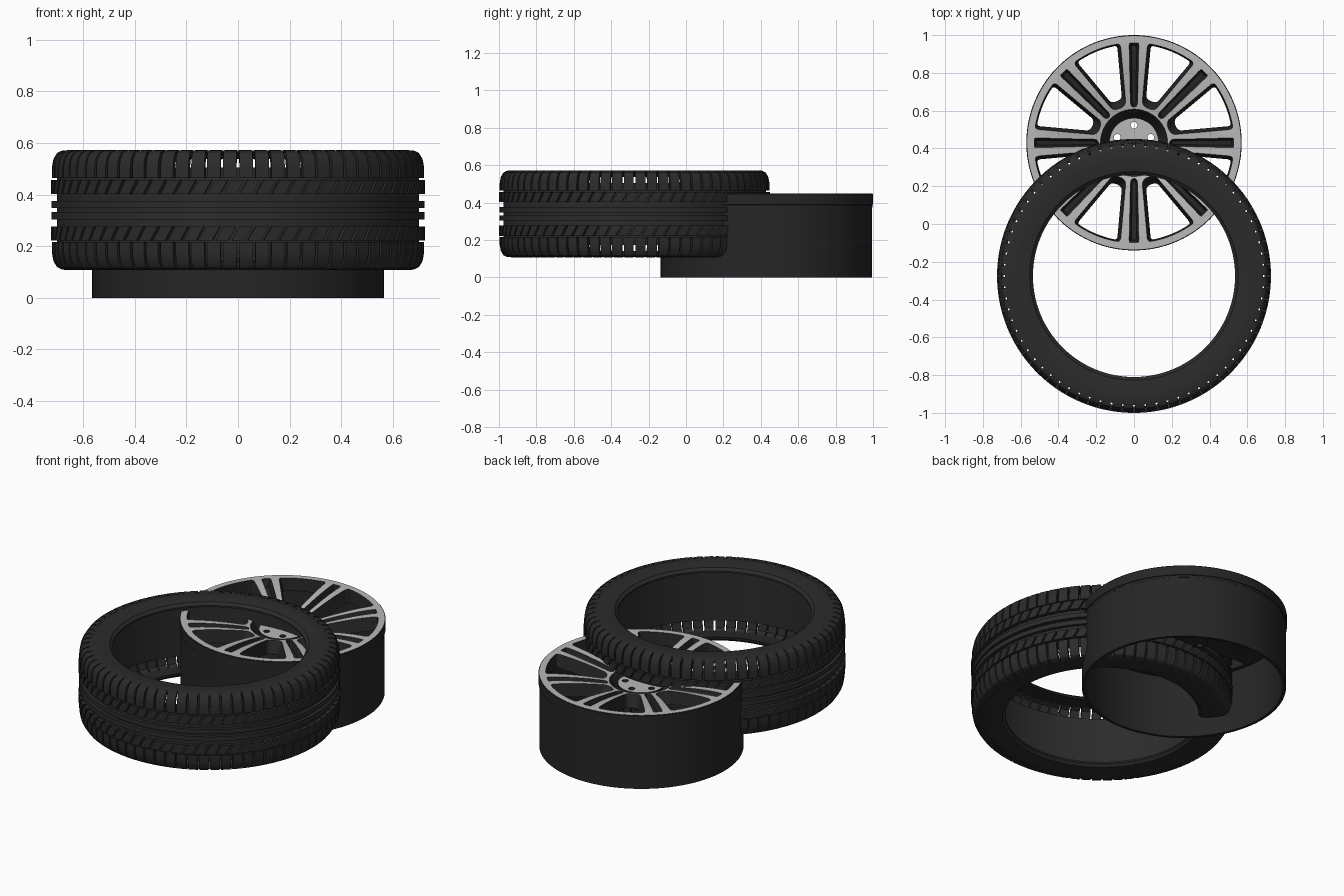
import bpy, bmesh, math
from math import sin, cos, asin, pi, radians

old = bpy.data.objects.get("Cube")
if old:
    bpy.data.objects.remove(old)


def material(name, value, rough):
    m = bpy.data.materials.new(name)
    m.use_nodes = True
    color = (value, value, value, 1)
    m.diffuse_color = color
    bsdf = m.node_tree.nodes["Principled BSDF"]
    bsdf.inputs["Base Color"].default_value = color
    bsdf.inputs["Roughness"].default_value = rough
    return m


rubber = material("black rubber", 0.024, 0.7)
dark = material("dark painted metal", 0.019, 0.6)
silver = material("silver metal", 0.48, 0.5)

TIRE_Y, RIM_Y, MID = -0.275, 0.43, 0.34


def finish(name, bm, y, mats):
    bmesh.ops.recalc_face_normals(bm, faces=bm.faces)
    mesh = bpy.data.meshes.new(name)
    bm.to_mesh(mesh)
    bm.free()
    obj = bpy.data.objects.new(name, mesh)
    bpy.context.collection.objects.link(obj)
    obj.location.y = y
    for m in mats:
        mesh.materials.append(m)
    bpy.ops.object.select_all(action="DESELECT")
    obj.select_set(True)
    bpy.context.view_layer.objects.active = obj
    bpy.ops.object.shade_smooth_by_angle(angle=radians(30))
    return obj


def bridge(bm, a, b, mat=0):
    for i in range(len(a)):
        j = (i + 1) % len(a)
        bm.faces.new((a[i], a[j], b[j], b[i])).material_index = mat


def section(bm, profile, ang, slant=0):
    """Closed profile of (radius, height) placed at one angle."""
    out = []
    for r, z in profile:
        a = ang + slant * (z - profile[0][1])
        out.append(bm.verts.new((r * cos(a), r * sin(a), z)))
    return out


def lathe(name, profile, y, mat, steps=144):
    bm = bmesh.new()
    rows = [section(bm, profile, 2 * pi * i / steps) for i in range(steps)]
    for i in range(steps):
        bridge(bm, rows[i], rows[(i + 1) % steps])
    return finish(name, bm, y, [mat])


def blocks(name, profile, count, gap, slant=0):
    """Row of tread blocks separated by narrow open slits."""
    bm = bmesh.new()
    step = 2 * pi / count
    for i in range(count):
        a = section(bm, profile, step * (i + gap / 2), slant)
        b = section(bm, profile, step * (i + 1 - gap / 2), slant)
        bridge(bm, a, b)
        bm.faces.new(a)
        bm.faces.new(b)
    return finish(name, bm, TIRE_Y, [rubber])


def flip(profile):
    return [(r, 2 * MID - z) for r, z in profile]


# Tire: inner band, center ribs, slanted ribs, shoulders and sidewalls
lathe("tire_band", [(.69, .175), (.702, .175), (.702, .505), (.69, .505)], TIRE_Y, rubber)
rib = [(.70, .348), (.722, .348), (.722, .376), (.70, .376)]
slanted = [(.70, .403), (.725, .403), (.725, .457), (.70, .457)]
shoulder = [(.70, .464), (.721, .464), (.721, .505), (.715, .538), (.701, .561),
            (.68, .571), (.655, .572), (.655, .558), (.685, .545), (.698, .51)]
sidewall = [(.682, .564), (.66, .571), (.62, .571), (.575, .567), (.552, .563), (.545, .554),
            (.535, .548), (.535, .538), (.55, .54), (.58, .554), (.66, .556)]
for side, f in (("upper", lambda p: p), ("lower", flip)):
    lathe("tire_rib_" + side, f(rib), TIRE_Y, rubber)
    blocks("tire_slanted_blocks_" + side, f(slanted), 72, .2, .8)
    blocks("tire_shoulder_blocks_" + side, f(shoulder), 72, .16)
    lathe("tire_sidewall_" + side, f(sidewall), TIRE_Y, rubber)

# Wheel barrel with a slightly raised outer lip
lathe("wheel_barrel", [(.565, 0), (.565, .388), (.57, .39), (.57, .446), (.567, .449),
                       (.555, .449), (.548, .37), (.548, 0)], RIM_Y, dark)


def circle(r, n, cx=0, cy=0):
    return [(cx + r * cos(2 * pi * i / n), cy + r * sin(2 * pi * i / n)) for i in range(n)]


def rounded(pts, times=2):
    """Corner cutting to round an outline."""
    for _ in range(times):
        new = []
        for i, (x, y) in enumerate(pts):
            u, v = pts[(i + 1) % len(pts)]
            new += [(.75 * x + .25 * u, .75 * y + .25 * v), (.25 * x + .75 * u, .25 * y + .75 * v)]
        pts = new
    return pts


def wedge(center, r0, r1, half, n=7):
    """Outline between two radii, half(r) being the half angle."""
    radii = [r0 + (r1 - r0) * i / (n - 1) for i in range(n)]
    pts = [(r, -half(r)) for r in radii]
    pts += [(r1, half(r1) * (2 * i / n - 1)) for i in range(1, n)]
    pts += [(r, half(r)) for r in reversed(radii)]
    return rounded([(r * cos(center + a), r * sin(center + a)) for r, a in pts])


def plate(name, outer, holes, floors, height, depth):
    """Silver faced plate; each hole is a (top outline, low outline) pair."""
    bm = bmesh.new()

    def ring(pts, drop):
        vs = [bm.verts.new((x, y, height(math.hypot(x, y)) - drop)) for x, y in pts]
        es = [bm.edges.new((vs[i], vs[i - 1])) for i in range(len(vs))]
        return vs, es

    def fill(edges, mat, nz):
        res = bmesh.ops.triangle_fill(bm, edges=edges, use_beauty=True, normal=(0, 0, nz))
        for g in res["geom"]:
            if isinstance(g, bmesh.types.BMFace):
                g.material_index = mat

    top_edges, low_edges, floor_edges, walls = [], [], [], []
    for group, drop, target in (([(outer, outer)] + holes, depth, low_edges),
                                (floors, depth * .6, None)):
        for top, low in group:
            tv, te = ring(top, 0)
            lv, le = ring(low, drop)
            top_edges += te
            walls.append((tv, lv))
            if target is None:
                floor_edges.append(le)
            else:
                target += le
    fill(top_edges, 0, 1)
    fill(low_edges, 1, -1)
    for le in floor_edges:
        fill(le, 1, 1)
    for tv, lv in walls:
        bridge(bm, tv, lv, 1)
    return finish(name, bm, RIM_Y, [silver, dark])


# Wheel face: eight double spokes dipping toward the hub
def dish(r):
    return .45 - .05 * (max(0, .52 - r) / .35) ** 1.5


def window_half(extra):
    return lambda r: pi / 8 - asin((.042 + .09 * (r - .2) + extra) / r)


def slot_half(width):
    return lambda r: asin(width * (.6 + r) / r)


windows, slots = [], []
for k in range(8):
    a = k * pi / 4
    windows.append((wedge(a + pi / 8, .2, .53, window_half(0)),
                    wedge(a + pi / 8, .24, .522, window_half(.018))))
    slots.append((wedge(a, .19, .528, slot_half(.023)),
                  wedge(a, .20, .515, slot_half(.012))))
center_hole = (circle(.178, 64), circle(.13, 64))
plate("wheel_spokes", circle(.566, 128), windows + [center_hole], slots, dish, .075)

# Hub with five bolt holes
bolts = []
for k in range(5):
    a = pi / 2 + k * 2 * pi / 5
    c = circle(.018, 16, .093 * cos(a), .093 * sin(a))
    bolts.append((c, c))
plate("wheel_hub", circle(.131, 64), bolts, [], lambda r: .385, .1)
